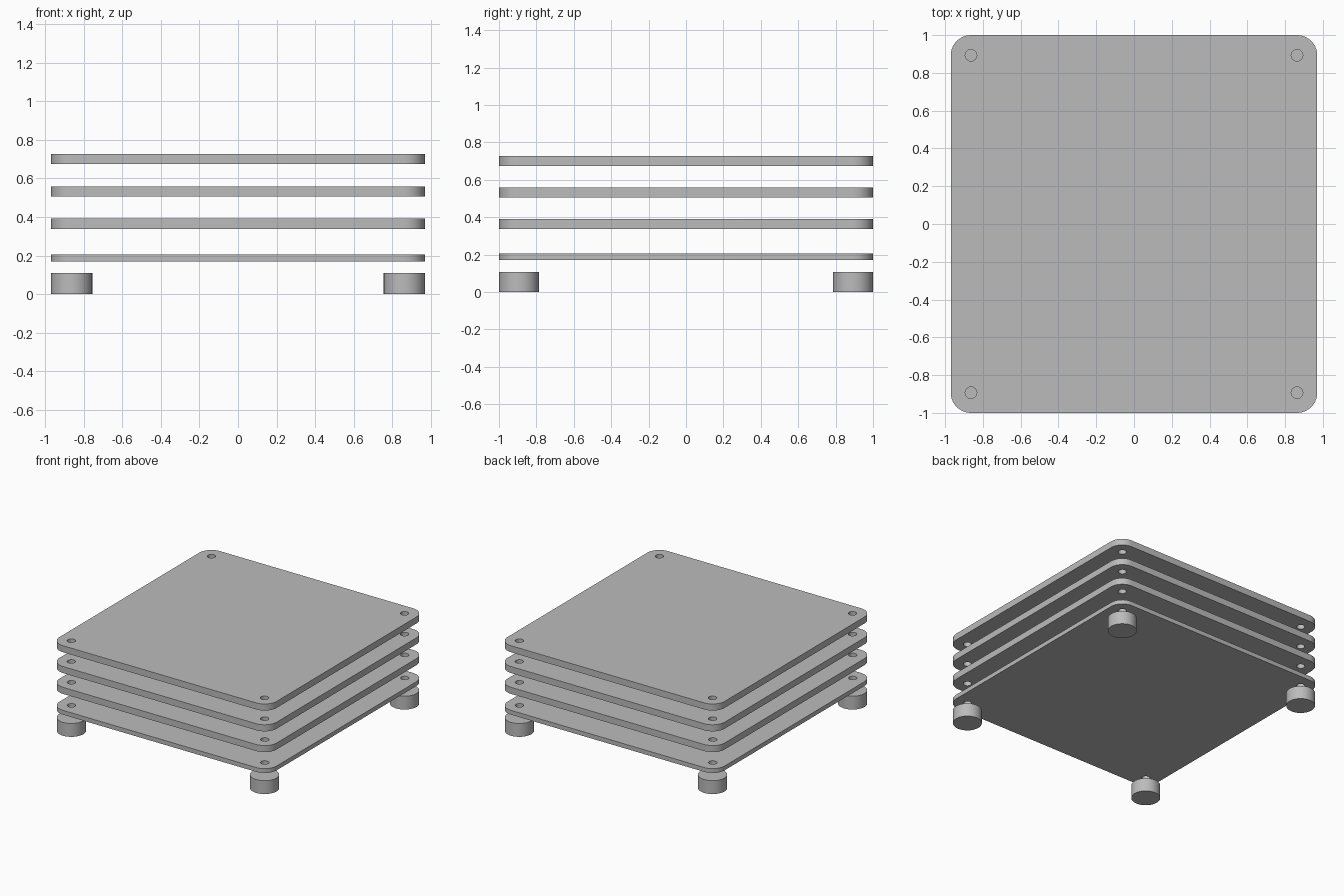
import bpy, bmesh
from math import pi, cos, sin, radians

cube = bpy.data.objects.get("Cube")
if cube:
    bpy.data.objects.remove(cube, do_unlink=True)

HALF_X, HALF_Y = 0.97, 1.0
CORNER = 0.107          # corner radius, concentric with holes and feet
HOLE = 0.031
CX, CY = HALF_X - CORNER, HALF_Y - CORNER
CORNERS = [(CX, CY), (-CX, CY), (-CX, -CY), (CX, -CY)]

grey = bpy.data.materials.new("plain grey")
grey.use_nodes = True
grey.diffuse_color = (0.5, 0.5, 0.5, 1)
grey.node_tree.nodes["Principled BSDF"].inputs["Base Color"].default_value = (0.5, 0.5, 0.5, 1)


def arc(cx, cy, r, start, sweep, steps):
    """Points along an arc, both ends included."""
    return [(cx + r * cos(start + sweep * i / steps),
             cy + r * sin(start + sweep * i / steps)) for i in range(steps + 1)]


def circle(cx, cy, r, sides):
    return arc(cx, cy, r, 0, 2 * pi, sides)[:-1]


def extruded(name, loops, bottom, top):
    """Fill the outline (first loop) minus the holes, then extrude upward."""
    bm = bmesh.new()
    edges = []
    for loop in loops:
        vs = [bm.verts.new((x, y, bottom)) for x, y in loop]
        edges += [bm.edges.new((v, vs[i - 1])) for i, v in enumerate(vs)]
    if len(loops) == 1:
        bm.faces.new(bm.verts)
    else:
        bmesh.ops.triangle_fill(bm, use_beauty=True, edges=edges, normal=(0, 0, 1))
    raised = bmesh.ops.extrude_face_region(bm, geom=bm.faces[:], use_keep_orig=True)["geom"]
    for v in raised:
        if isinstance(v, bmesh.types.BMVert):
            v.co.z = top
    bmesh.ops.recalc_face_normals(bm, faces=bm.faces[:])
    mesh = bpy.data.meshes.new(name)
    bm.to_mesh(mesh)
    bm.free()
    mesh.materials.append(grey)
    obj = bpy.data.objects.new(name, mesh)
    bpy.context.collection.objects.link(obj)
    bpy.ops.object.select_all(action='DESELECT')
    obj.select_set(True)
    bpy.context.view_layer.objects.active = obj
    bpy.ops.object.shade_smooth_by_angle(angle=radians(35))
    return obj


# Rounded plate outline with a bolt hole in each corner
outline = []
for i, (x, y) in enumerate(CORNERS):
    outline += arc(x, y, CORNER, i * pi / 2, pi / 2, 10)
holes = [circle(x, y, HOLE, 16) for x, y in CORNERS]

# Thin base plate and three thicker plates above it
extruded("base_plate", [outline] + holes, 0.17, 0.205)
for name, z in (("lower_plate", 0.338), ("middle_plate", 0.506), ("top_plate", 0.674)):
    extruded(name, [outline] + holes, z, z + 0.053)

# Round feet under the corners
for name, (x, y) in zip(("back_left", "back_right", "front_right", "front_left"), CORNERS):
    extruded(name + "_foot", [circle(x, y, CORNER, 40)], 0.0, 0.108)
